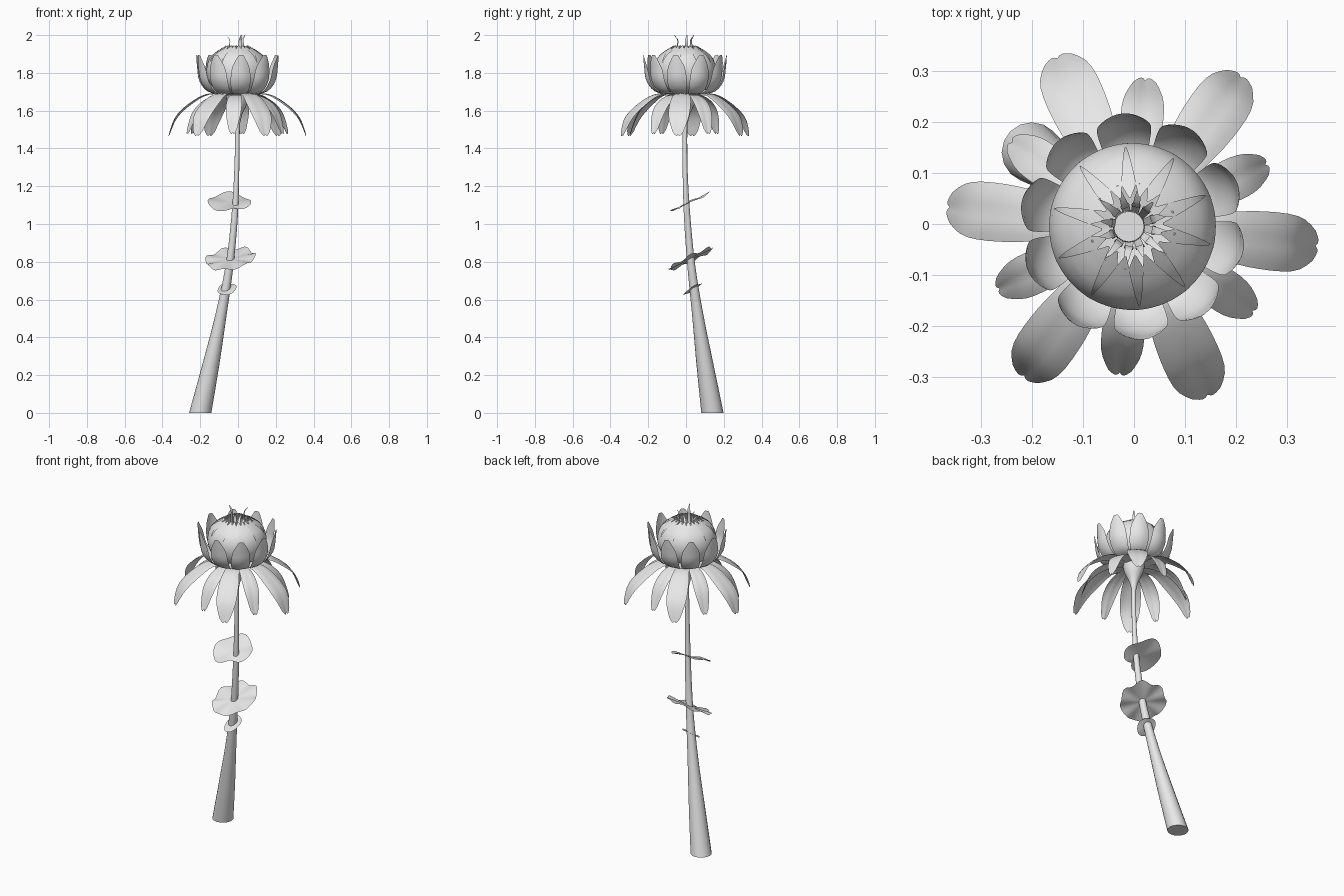
import bpy, bmesh, math
from mathutils import Vector, Matrix

cube = bpy.data.objects.get("Cube")
if cube:
    bpy.data.objects.remove(cube)

mat = bpy.data.materials.new("pale_grey")
mat.use_nodes = True
mat.diffuse_color = (0.8, 0.8, 0.8, 1)
mat.node_tree.nodes["Principled BSDF"].inputs["Base Color"].default_value = (0.8, 0.8, 0.8, 1)


def finish(name, bm):
    bmesh.ops.remove_doubles(bm, verts=bm.verts, dist=0.00001)
    mesh = bpy.data.meshes.new(name)
    bm.to_mesh(mesh)
    bm.free()
    mesh.materials.append(mat)
    for p in mesh.polygons:
        p.use_smooth = len(p.vertices) < 5
    ob = bpy.data.objects.new(name, mesh)
    bpy.context.collection.objects.link(ob)
    return ob


def spline(points, t):
    """Smooth curve through evenly spaced points."""
    n = len(points) - 1
    i = min(int(t * n), n - 1)
    f = t * n - i
    a, b, c, d = (Vector(points[min(max(j, 0), n)]) for j in range(i - 1, i + 3))
    return b + (c - a) * (f / 2) + (2 * a - 5 * b + 4 * c - d) * (f * f / 2) \
        + (3 * b - a - 3 * c + d) * (f ** 3 / 2)


def add_grid(bm, rows):
    verts = [[bm.verts.new(p) for p in row] for row in rows]
    for r0, r1 in zip(verts, verts[1:]):
        for j in range(len(r0) - 1):
            bm.faces.new((r0[j], r0[j + 1], r1[j + 1], r1[j]))
    return verts


def petal(bm, angle, profile, cup=0, droop=0, notch=0, crease=0, rows=14, cols=8):
    """Profile points are (radius, height, half width)."""
    turn = Matrix.Rotation(math.radians(angle), 3, 'Z')
    grid = []
    for i in range(rows + 1):
        row = []
        for j in range(cols + 1):
            v = 2 * j / cols - 1
            t = (i / rows) * (1 - notch * (abs(v) - 0.45) ** 2 * 4)
            r, z, w = spline(profile, t)
            s = max(w, 0) * v
            p = Vector((r - cup * s * s, s, z - droop * s * s - crease * (1 - abs(v)) ** 2 * t))
            row.append(turn @ p + Vector((-0.003, -0.005, 0)))
        grid.append(row)
    add_grid(bm, grid)


def petal_ring(name, count, start, profile, **kw):
    bm = bmesh.new()
    for k in range(count):
        petal(bm, start + 360 * k / count, profile, **kw)
    return finish(name, bm)


def tube(name, path, sides=16):
    """Path points are (x, y, z, radius); both ends are capped."""
    bm = bmesh.new()
    rows = []
    steps = 24
    for i in range(steps + 1):
        x, y, z, r = spline(path, i / steps)
        rows.append([(x + r * math.cos(a), y + r * math.sin(a), z)
                     for a in (2 * math.pi * k / sides for k in range(sides + 1))])
    verts = add_grid(bm, rows)
    bm.faces.new(verts[0][:-1][::-1])
    bm.faces.new(verts[-1][:-1])
    return finish(name, bm)


# Stem, wide at the foot
tube("stem", [(-0.2, 0.14, 0, 0.059), (-0.143, 0.1, 0.26, 0.045), (-0.09, 0.062, 0.52, 0.03),
              (-0.045, 0.028, 0.78, 0.021), (-0.018, 0.006, 1.04, 0.017),
              (-0.006, -0.005, 1.3, 0.013), (-0.002, -0.005, 1.56, 0.012)])

# Flared base under the flower, and the disc inside it
tube("flower_base", [(-0.003, -0.005, 1.52, 0.011), (-0.003, -0.005, 1.58, 0.026),
                     (-0.003, -0.005, 1.64, 0.052), (-0.003, -0.005, 1.69, 0.062)])
tube("flower_centre", [(-0.01, -0.005, 1.69, 0.03), (-0.01, -0.005, 1.78, 0.032),
                       (-0.01, -0.005, 1.86, 0.03)])

# Drooping outer petals
petal_ring("long_drooping_petals", 6, -6,
           [(0.03, 1.68, 0.022), (0.15, 1.693, 0.042), (0.245, 1.65, 0.056),
            (0.325, 1.575, 0.053), (0.365, 1.47, 0.022)],
           droop=4, notch=0.06, crease=0.01)
petal_ring("short_drooping_petals", 6, 25,
           [(0.03, 1.675, 0.018), (0.11, 1.685, 0.03), (0.19, 1.655, 0.041),
            (0.25, 1.59, 0.039), (0.292, 1.48, 0.017)],
           droop=5, notch=0.06, crease=0.01)

# Upright cup of petals
petal_ring("cup_petals", 10, 95,
           [(0.04, 1.685, 0.02), (0.15, 1.697, 0.042), (0.204, 1.755, 0.053),
            (0.217, 1.83, 0.045), (0.222, 1.895, 0.012)],
           cup=6, notch=0.02)

# Rounded bud made of two overlapping petal layers
bud = [(0.03, 1.69, 0.02), (0.125, 1.72, 0.045), (0.163, 1.8, 0.056),
       (0.142, 1.885, 0.04), (0.06, 1.945, 0.002)]
petal_ring("bud_outer_petals", 10, 77, bud, cup=3)
petal_ring("bud_inner_petals", 10, 95, [(r * 0.95, z, w) for r, z, w in bud], cup=3)

# Thin strips rising from the centre, every fourth one taller
bm = bmesh.new()
for k in range(12):
    top = 2.0 if k % 4 == 1 else 1.93
    petal(bm, 30 * k + 20,
          [(0.022, 1.8, 0.006), (0.045, top - 0.08, 0.009), (0.04, top - 0.03, 0.008),
           (0.062 if top == 2 else 0.085, top, 0.002)], rows=8, cols=2)
finish("stamens", bm)


def leaf(name, centre, size, slope, lobes, notch_angle, depth, sides=40, rings=6):
    """Wavy round leaf on a tilted plane, with a notch in its rim."""
    bm = bmesh.new()
    grid = []
    for i in range(rings + 1):
        f = i / rings
        row = []
        for k in range(sides + 1):
            a = 2 * math.pi * k / sides
            gap = math.exp(-8 * (1 - math.cos(a - math.radians(notch_angle))))
            r = f * (1 + 0.035 * math.cos(lobes * a) - depth * gap)
            x, y = size[0] * r * math.cos(a), size[1] * r * math.sin(a)
            z = slope[0] * x + slope[1] * y + size[0] * f * f * 0.06 * math.cos(lobes * a)
            row.append((centre[0] + x, centre[1] + y, centre[2] + z))
        grid.append(row)
    bm2 = add_grid(bm, grid)
    bmesh.ops.dissolve_degenerate(bm, dist=0.00001, edges=bm.edges)
    return finish(name, bm)


leaf("upper_leaf", (-0.045, 0.015, 1.113), (0.112, 0.107), (-0.03, 0.48), 4, -65, 0.4)
leaf("middle_leaf", (-0.045, 0.025, 0.815), (0.135, 0.116), (0.14, 0.48), 7, 200, 0.1)
leaf("lower_leaf", (-0.06, 0.034, 0.655), (0.05, 0.052), (0.2, 0.6), 3, 220, 0.1)
